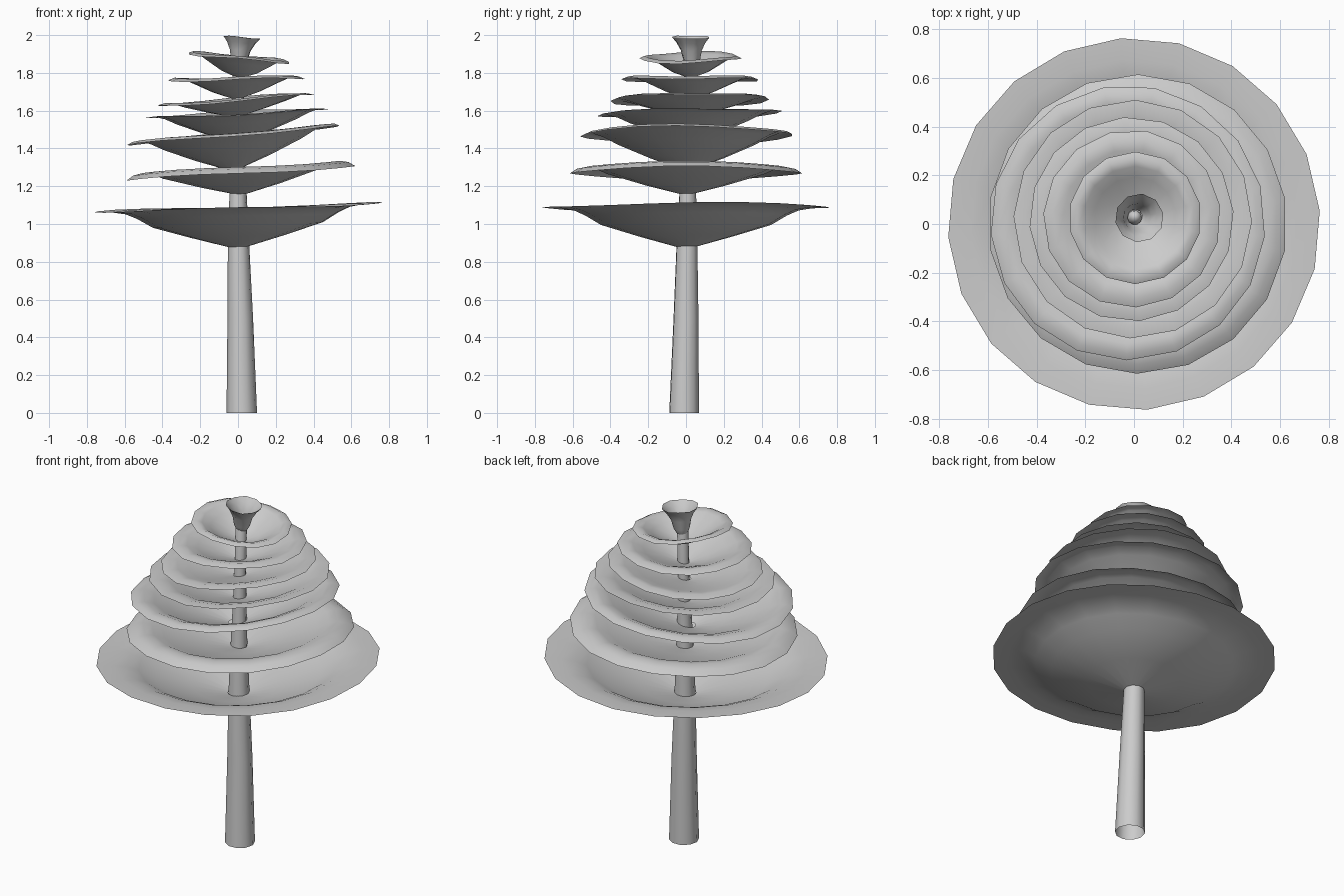
import bpy, bmesh, math


def lathe(name, rings, sides, tilt=(0, 0), wave=0.0, phase=0.07, cap=False):
    """Skin a stack of rings (x, y, z, radius), sheared by tilt and rippled at the rim."""
    bm = bmesh.new()
    loops = []
    rmax = max(r[3] for r in rings)
    for cx, cy, cz, r in rings:
        loop = []
        for i in range(sides):
            a = phase + math.tau * i / sides
            x, y = r * math.cos(a), r * math.sin(a)
            z = cz + tilt[0] * x + tilt[1] * y + wave * (r / rmax) ** 2 * math.sin(3 * a + phase * 9)
            loop.append(bm.verts.new((cx + x, cy + y, z)))
        loops.append(loop)
    for a, b in zip(loops, loops[1:]):
        for i in range(sides):
            j = (i + 1) % sides
            bm.faces.new((a[i], a[j], b[j], b[i]))
    if cap:
        bm.faces.new(loops[-1])
    for f in bm.faces:
        f.smooth = True
    me = bpy.data.meshes.new(name)
    bm.to_mesh(me)
    bm.free()
    ob = bpy.data.objects.new(name, me)
    bpy.context.collection.objects.link(ob)
    return ob


# Tapered, slightly leaning trunk, open at the foot, rounded tip
lathe("trunk", [(0.02, -0.01, 0, 0.081), (0.012, 0, 0.5, 0.068), (0.003, 0.005, 0.88, 0.057),
                (0, 0.01, 1.2, 0.044), (0, 0.02, 1.55, 0.032), (0.003, 0.027, 1.86, 0.03),
                (0.004, 0.03, 1.885, 0.022), (0.004, 0.03, 1.895, 0.008)], 10, cap=True)

# Foliage dishes: centre x, y, rim radius, sides, tilt, then (radius fraction, z) profile
tiers = [
    (0.00, 0.00, 0.765, 20, (0.030, 0.005),
     [(.07, .88), (.33, .935), (.59, .995), (.70, 1.045), (.78, 1.072), (.88, 1.085), (1, 1.088)]),
    (0.015, 0.00, 0.615, 18, (0.055, 0.0),
     [(.06, 1.16), (.35, 1.205), (.68, 1.265), (.78, 1.293), (.86, 1.302), (.94, 1.292), (1, 1.268)]),
    (-0.025, 0.005, 0.565, 17, (0.085, 0.0),
     [(.06, 1.29), (.35, 1.35), (.64, 1.42), (.78, 1.462), (.88, 1.483), (.95, 1.482), (1, 1.468)]),
    (-0.005, 0.02, 0.49, 16, (0.05, 0.015),
     [(.06, 1.44), (.35, 1.485), (.64, 1.54), (.78, 1.573), (.90, 1.59), (1, 1.585)]),
    (-0.01, 0.02, 0.42, 16, (0.08, 0.01),
     [(.07, 1.57), (.35, 1.60), (.64, 1.635), (.80, 1.658), (.90, 1.666), (1, 1.655)]),
    (-0.008, 0.022, 0.365, 15, (0.025, 0.0),
     [(.07, 1.665), (.35, 1.70), (.62, 1.745), (.78, 1.77), (.90, 1.778), (1, 1.763)]),
    (0.005, 0.025, 0.272, 14, (-0.09, 0.02),
     [(.10, 1.78), (.35, 1.805), (.62, 1.85), (.78, 1.878), (.90, 1.89), (1, 1.877)]),
]
for n, (cx, cy, rad, sides, tilt, prof) in enumerate(tiers):
    lathe(f"foliage_tier_{n + 1}", [(cx, cy, z, rad * f) for f, z in prof],
          sides, tilt, wave=0.006, phase=0.07 + 0.1 * n)

# Small flared funnel at the very top
lathe("top_funnel", [(0.004, 0.03, 1.84, 0.03), (0.006, 0.03, 1.87, 0.045), (0.012, 0.028, 1.92, 0.056),
                     (0.018, 0.026, 1.96, 0.077), (0.022, 0.025, 1.989, 0.1)],
      10, (-0.08, 0), wave=0.003, phase=0.2)
